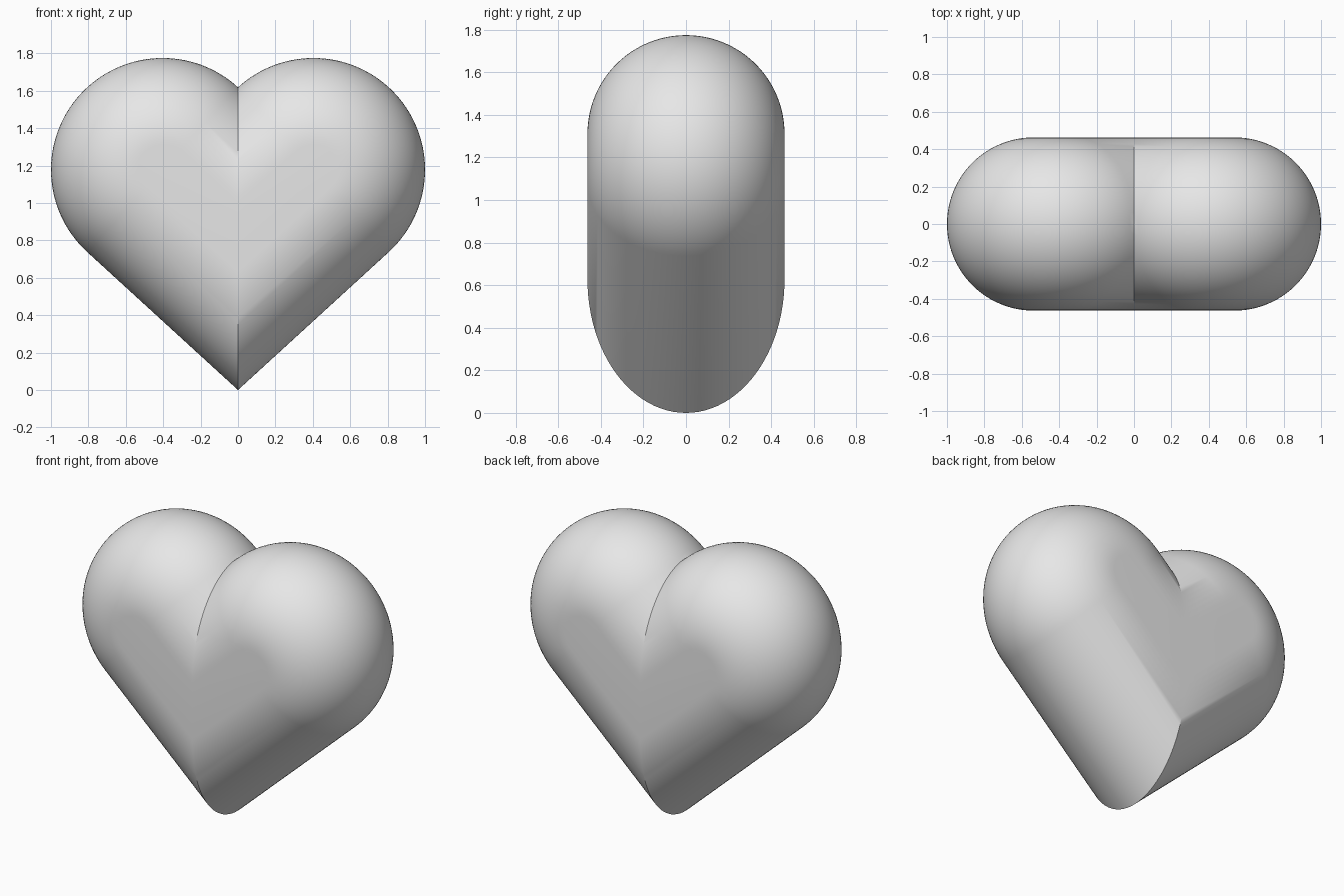
import bpy
import bmesh
from math import asin, cos, sin, pi

cube = bpy.data.objects.get("Cube")
if cube:
    bpy.data.objects.remove(cube, do_unlink=True)

LOBE_X = 0.403       # centre of each lobe
LOBE_R = 0.597       # outer radius of each lobe
ROUND = 0.463        # edge rounding, also the half depth
ARC_STEPS = 64
ROUND_STEPS = 48

slope = asin(LOBE_X / LOBE_R)                  # rise of the lower edges
axis_z = LOBE_R / cos(slope)                   # where the lobe axis meets the middle
LOBE_Z = axis_z + LOBE_X * sin(slope) / cos(slope)


def outline(radius):
    """Heart outline around the lobe axes, from the tip, counter-clockwise."""
    half = []
    for i in range(ARC_STEPS + 1):
        a = slope - pi / 2 + pi * i / ARC_STEPS
        half.append((LOBE_X + radius * cos(a), LOBE_Z + radius * sin(a)))
    half[-1] = (max(half[-1][0], 0.0), half[-1][1])
    tip = (0.0, axis_z - radius / cos(slope))
    cleft = (0.0, axis_z + radius / cos(slope))
    # Where the arc ends on the middle line the cleft point is slightly lifted off it
    half[-1] = (max(half[-1][0], 0.0005), half[-1][1])
    return [tip] + half + [cleft] + [(-x, z) for x, z in reversed(half)]


# Heart: outlines stacked from front to back along a half-round section
bm = bmesh.new()
rings = []
for j in range(ROUND_STEPS + 1):
    t = -pi / 2 + pi * j / ROUND_STEPS
    radius = LOBE_R - ROUND + ROUND * cos(t)
    rings.append([bm.verts.new((x, ROUND * sin(t), z)) for x, z in outline(radius)])

for front, back in zip(rings, rings[1:]):
    n = len(front)
    for i in range(n):
        k = (i + 1) % n
        bm.faces.new((front[i], front[k], back[k], back[i]))

# Flat front and back
bm.faces.new(rings[0])
bm.faces.new(rings[-1])
bmesh.ops.recalc_face_normals(bm, faces=bm.faces)

mesh = bpy.data.meshes.new("heart")
bm.to_mesh(mesh)
bm.free()
heart = bpy.data.objects.new("heart", mesh)
bpy.context.collection.objects.link(heart)

# Colour
grey = bpy.data.materials.new("light grey")
grey.use_nodes = True
colour = (0.8, 0.8, 0.8, 1.0)
grey.diffuse_color = colour
grey.node_tree.nodes["Principled BSDF"].inputs["Base Color"].default_value = colour
mesh.materials.append(grey)

# Smooth, with the cleft and tip creases kept sharp
bpy.ops.object.select_all(action="DESELECT")
heart.select_set(True)
bpy.context.view_layer.objects.active = heart
bpy.ops.object.shade_smooth_by_angle(angle=pi / 6)
